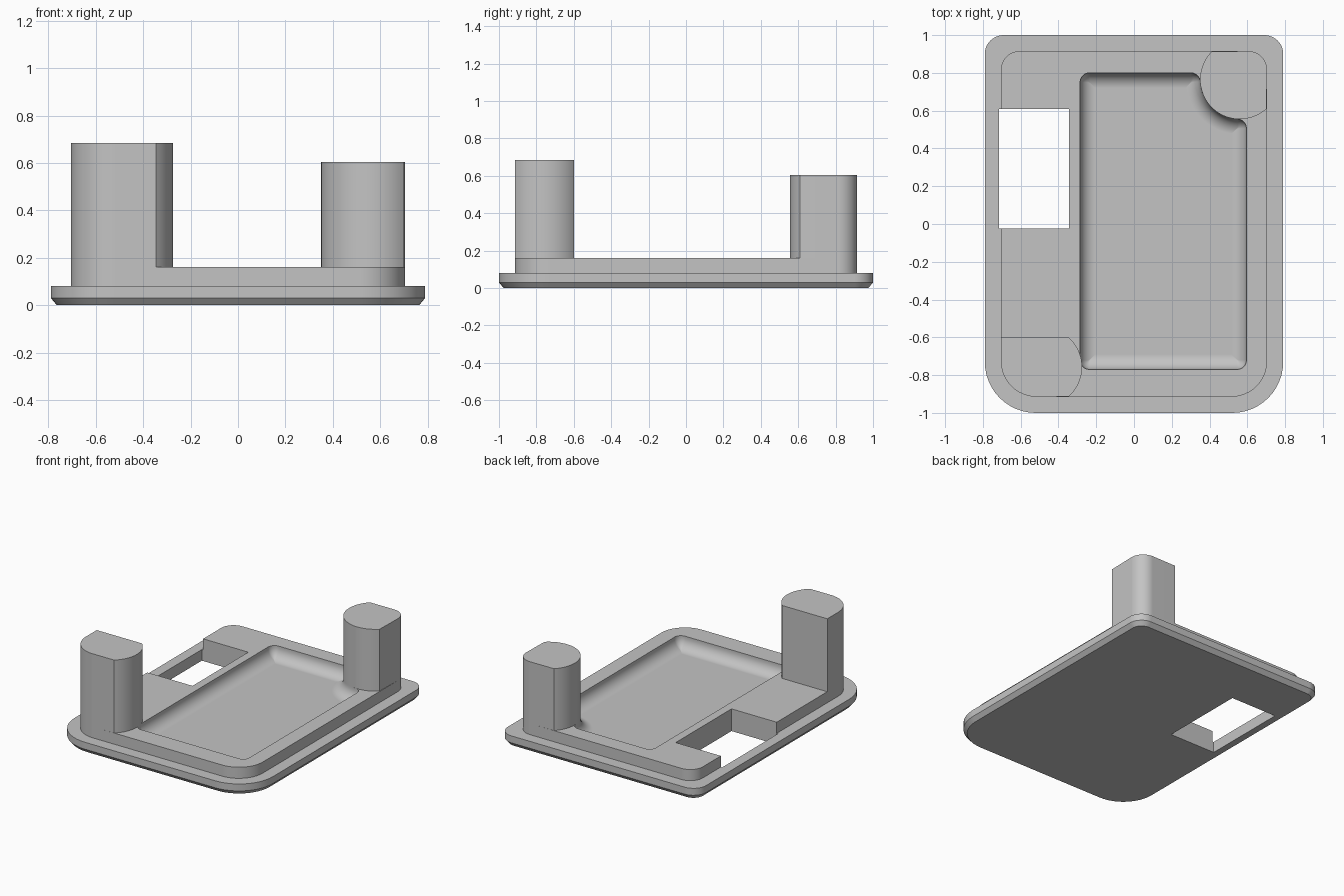
import bpy, bmesh
from math import radians, sin, cos, sqrt, degrees, atan2, pi

cube = bpy.data.objects.get("Cube")
if cube:
    bpy.data.objects.remove(cube)

grey = bpy.data.materials.new("plain grey")
grey.use_nodes = True
GREY = (0.55, 0.55, 0.55, 1)
grey.diffuse_color = GREY
grey.node_tree.nodes["Principled BSDF"].inputs["Base Color"].default_value = GREY


def arc(cx, cy, r, start, end, steps=12):
    angles = [radians(start + (end - start) * i / steps) for i in range(steps + 1)]
    return [(cx + r * cos(a), cy + r * sin(a)) for a in angles]


def plate_outline(hx, hy, front_r, back_r):
    """Rounded rectangle, counter-clockwise from the front left corner."""
    f, b = front_r, back_r
    return (arc(-hx + f, -hy + f, f, 180, 270) + arc(hx - f, -hy + f, f, 270, 360)
            + arc(hx - b, hy - b, b, 0, 90) + arc(-hx + b, hy - b, b, 90, 180))


def loft(name, layers):
    """Solid through (outline, z) layers that share a point count."""
    bm = bmesh.new()
    rings = [[bm.verts.new((x, y, z)) for x, y in outline] for outline, z in layers]
    for low, high in zip(rings, rings[1:]):
        for i in range(len(low)):
            j = (i + 1) % len(low)
            bm.faces.new((low[i], low[j], high[j], high[i]))
    bm.faces.new(rings[0][::-1])
    bm.faces.new(rings[-1])
    bmesh.ops.recalc_face_normals(bm, faces=bm.faces)
    mesh = bpy.data.meshes.new(name)
    bm.to_mesh(mesh)
    bm.free()
    obj = bpy.data.objects.new(name, mesh)
    bpy.context.collection.objects.link(obj)
    mesh.materials.append(grey)
    return obj


def activate(obj):
    bpy.ops.object.select_all(action='DESELECT')
    obj.select_set(True)
    bpy.context.view_layer.objects.active = obj


def cut(obj, cutter):
    cutter.hide_render = True
    mod = obj.modifiers.new("cut", 'BOOLEAN')
    mod.operation, mod.solver, mod.object = 'DIFFERENCE', 'EXACT', cutter
    activate(obj)
    bpy.ops.object.modifier_apply(modifier=mod.name)
    bpy.data.objects.remove(cutter)


def smooth(obj):
    activate(obj)
    bpy.ops.object.shade_smooth_by_angle(angle=radians(30))
    mod = obj.modifiers.new("weighted normals", 'WEIGHTED_NORMAL')
    mod.keep_sharp = True


POST_R = 0.21
BX, BY = 0.56, 0.765       # back post axis
FX, FY = -0.485, -0.757    # front post axis
TOP = 0.16


def pocket_outline(d):
    """Pocket edge moved inwards by d, hugging the back post."""
    r = max(0.05 - d, 0.001)
    x0, x1, y0, y1 = -0.285 + d + r, 0.595 - d - r, -0.77 + d + r, 0.8 - d - r
    reach = POST_R + d + r
    ry = BY - sqrt(reach ** 2 - (x1 - BX) ** 2)
    tx = BX - sqrt(reach ** 2 - (y1 - BY) ** 2)
    a = degrees(atan2(BY - ry, BX - x1))
    b = degrees(atan2(BY - y1, BX - tx))
    return (arc(x0, y0, r, 180, 270) + arc(x1, y0, r, 270, 360)
            + arc(x1, ry, r, 0, a)
            + arc(BX, BY, POST_R + d, a + 180, b + 180, 20)[1:-1]
            + arc(tx, y1, r, b, 90) + arc(x0, y1, r, 90, 180))


# Base plate: chamfered flange with a raised step
flange = plate_outline(0.79, 1.0, 0.27, 0.1)
step = plate_outline(0.705, 0.915, 0.19, 0.1)
base = loft("base_plate", [(plate_outline(0.765, 0.975, 0.245, 0.075), 0),
                           (flange, 0.03), (flange, 0.08), (step, 0.08), (step, TOP)])

# Pocket with a rounded floor edge
FILLET, FLOOR = 0.08, 0.07
layers = []
for i in range(11):
    t = i / 10 * pi / 2
    layers.append((pocket_outline(FILLET * (1 - sin(t))), FLOOR + FILLET * (1 - cos(t))))
layers.append((pocket_outline(0), TOP + 0.1))
cut(base, loft("pocket_cutter", layers))

# Through window on the right-hand side
window = [(-0.715, -0.025), (-0.345, -0.025), (-0.345, 0.61), (-0.715, 0.61)]
cut(base, loft("window_cutter", [(window, -0.1), (window, 0.3)]))
smooth(base)

# Front post: rounded outer corner, bowed inner side, flat back
front = (arc(-0.515, -0.725, 0.19, 180, 270) + arc(FX, FY, POST_R, -48.5, 48.5, 20)
         + [(-0.705, -0.6)])
smooth(loft("front_post", [(front, 0.1), (front, 0.685)]))

# Back post: round, trimmed flush with the step sides
back = arc(BX, BY, POST_R, 135, 312, 32) + arc(0.605, 0.815, 0.1, 0, 90)
smooth(loft("back_post", [(back, TOP), (back, 0.605)]))
